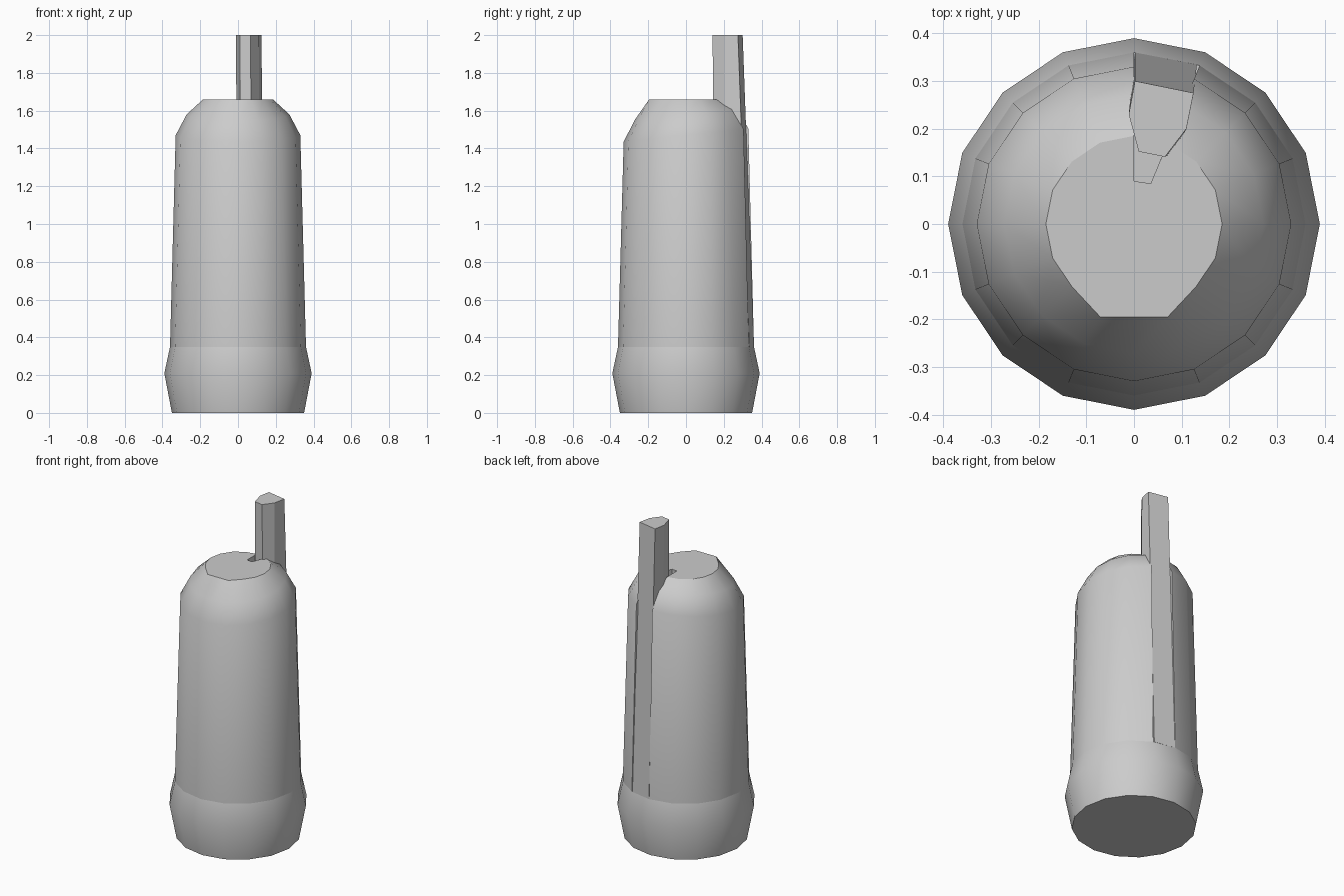
import bpy, bmesh, math

if "Cube" in bpy.data.objects:
    bpy.data.objects.remove(bpy.data.objects["Cube"])

SIDES = 16


def loft(name, rings, smooth, cap_bottom=True):
    """Skin a list of closed rings and cap the ends with flat n-gons."""
    bm = bmesh.new()
    loops = [[bm.verts.new(p) for p in ring] for ring in rings]
    n = len(loops[0])
    for a, b in zip(loops, loops[1:]):
        for i in range(n):
            j = (i + 1) % n
            bm.faces.new((a[i], a[j], b[j], b[i])).smooth = smooth
    caps = [bm.faces.new(loops[-1])]
    if cap_bottom:
        caps.append(bm.faces.new(loops[0][::-1]))
    bm.normal_update()
    # crisp rims and channel corners, soft round sides
    for e in bm.edges:
        if len(e.link_faces) == 2 and e.calc_face_angle(0) > math.radians(50):
            e.smooth = False
    for c in caps:
        for e in c.edges:
            e.smooth = False
    mesh = bpy.data.meshes.new(name)
    bm.to_mesh(mesh)
    bm.free()
    ob = bpy.data.objects.new(name, mesh)
    bpy.context.collection.objects.link(ob)
    return ob


def ring(r, z, tilt=0.0, front=None, channel=False):
    """16-gon, optionally tilted, flattened in front, or cut by the channel."""
    pts = []
    for i in range(SIDES):
        a = math.tau * i / SIDES
        x, y = r * math.cos(a), r * math.sin(a)
        if front is not None and math.sin(a) < -0.9:
            y = front
        h = z + tilt * math.sin(a)
        pts.append((x, y, h))
        if channel and i == 3:
            pts += [(0.035, 0.085, h), (0.0, 0.09, h)]
    return pts


# Flared foot
loft("base", [ring(0.35, 0), ring(0.39, 0.21), ring(0.36, 0.35)], True)

# Tapered body with shoulder, flat top and a wedge channel for the stick
loft("body", [
    ring(0.36, 0.35, channel=True),
    ring(0.33, 1.47, 0.035, channel=True),
    ring(0.272, 1.58, 0.03, channel=True),
    ring(0.185, 1.66, front=-0.195, channel=True),
], True, cap_bottom=False)

# Stick sitting in the channel, its outer face closing the body side
low = [(0.132, 0.335), (0.002, 0.36), (0.0, 0.24), (0.015, 0.155), (0.083, 0.15), (0.112, 0.20)]
high = [(0.125, 0.275), (0.002, 0.30), (-0.011, 0.23), (0.01, 0.152), (0.065, 0.141), (0.11, 0.20)]
loft("stick", [[(x, y, 0.35) for x, y in low], [(x, y, 2.0) for x, y in high]], False)
